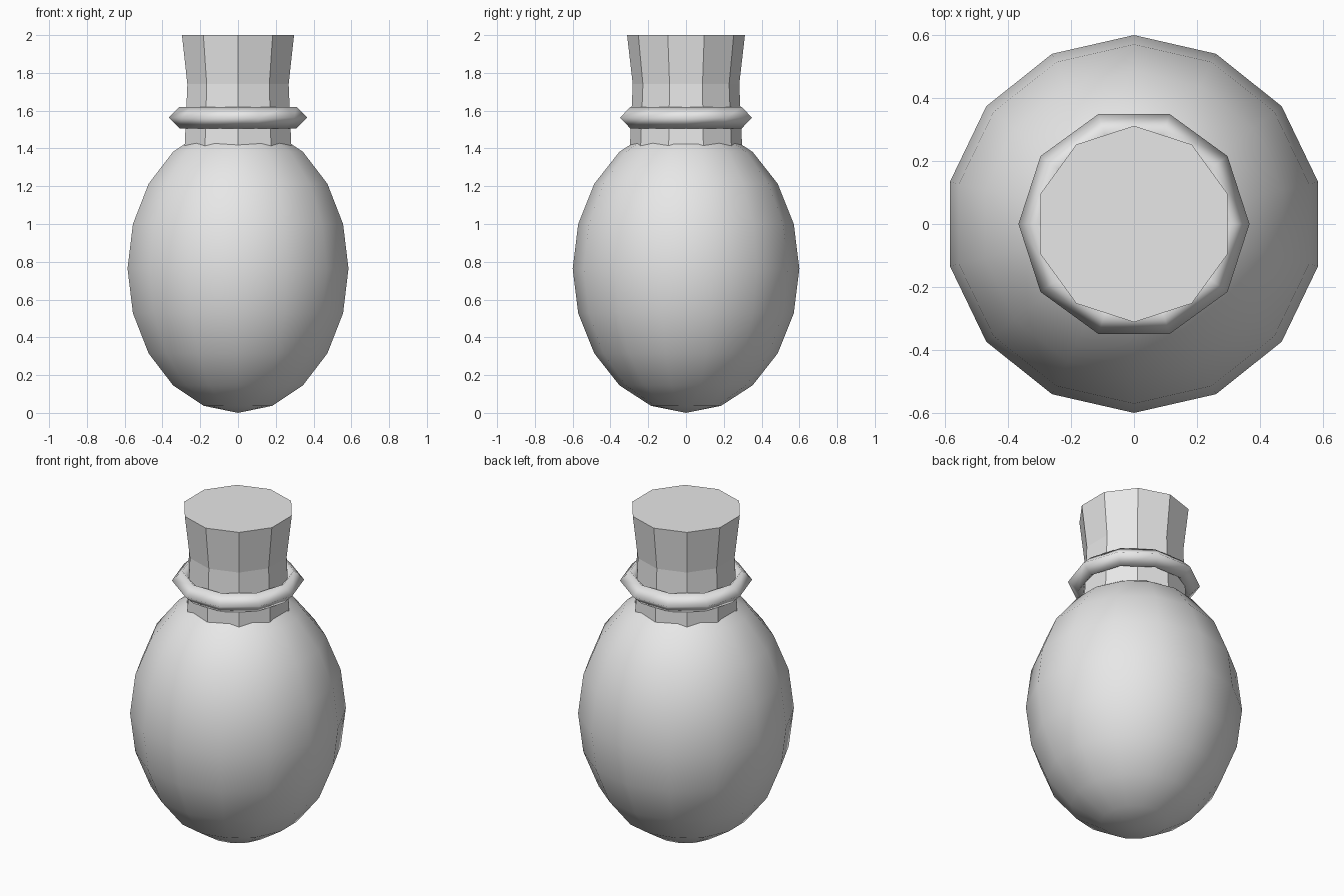
import bpy, bmesh, math

if "Cube" in bpy.data.objects:
    bpy.data.objects.remove(bpy.data.objects["Cube"])

grey = bpy.data.materials.new("plain_grey")
grey.diffuse_color = (0.8, 0.8, 0.8, 1)
grey.use_nodes = True
grey.node_tree.nodes["Principled BSDF"].inputs["Base Color"].default_value = grey.diffuse_color


def lathe(name, profile, sides, start, smooth, closed=False):
    """Revolve (radius, z) points about z; zero radius makes a pole."""
    bm = bmesh.new()
    rings = []
    for r, z in profile:
        if r == 0:
            rings.append([bm.verts.new((0, 0, z))] * sides)
        else:
            rings.append([bm.verts.new((r * math.cos(start + math.tau * i / sides),
                                        r * math.sin(start + math.tau * i / sides), z))
                          for i in range(sides)])
    pairs = list(zip(rings, rings[1:]))
    if closed:
        pairs.append((rings[-1], rings[0]))
    for a, b in pairs:
        for i in range(sides):
            j = (i + 1) % sides
            bm.faces.new(list(dict.fromkeys((a[i], a[j], b[j], b[i]))))
    # flat caps on open ends
    if not closed:
        for ring in (rings[0], rings[-1]):
            if len(set(ring)) > 2:
                bm.faces.new(ring)
    bmesh.ops.recalc_face_normals(bm, faces=bm.faces)
    for f in bm.faces:
        f.smooth = smooth
    mesh = bpy.data.meshes.new(name)
    bm.to_mesh(mesh)
    bm.free()
    mesh.materials.append(grey)
    obj = bpy.data.objects.new(name, mesh)
    bpy.context.collection.objects.link(obj)
    return obj


# egg-shaped flask body
body = [(0 if k in (0, 10) else 0.6 * math.sin(math.pi * k / 10),
         0.764 - 0.764 * math.cos(math.pi * k / 10)) for k in range(11)]
lathe("flask_body", body, 14, math.pi / 2, True)

# faceted neck, pinched at the waist and flared to the top
lathe("neck", [(0.302, 1.3), (0.282, 1.74), (0.312, 2.0)], 10, math.pi / 2, False)

# collar ring with a diamond section
collar = [(0.31 + 0.057 * math.cos(math.pi * k / 2),
           1.563 + 0.057 * math.sin(math.pi * k / 2)) for k in range(4)]
lathe("collar_ring", collar, 10, 0, True, closed=True)
